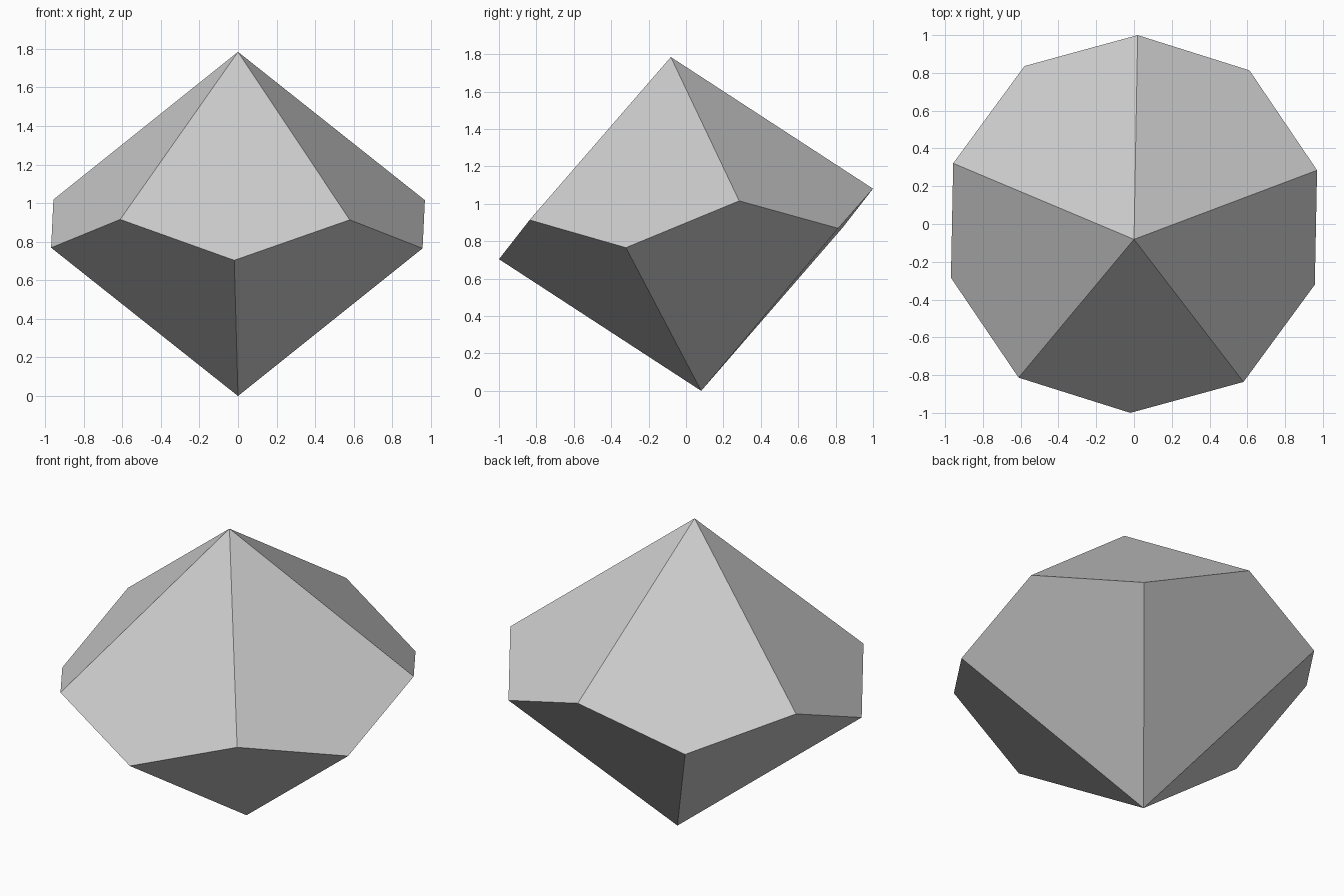
import bpy, bmesh
from math import radians, cos, sin
from mathutils import Matrix

cube = bpy.data.objects.get("Cube")
if cube:
    bpy.data.objects.remove(cube, do_unlink=True)

SIDES = 5
RADIUS = 1.013
APEX = 0.896      # half the tip-to-tip length
ZIGZAG = 0.097    # rise and fall of the girdle
TILT = 5.2        # degrees
SPIN = -1.1

# Matte grey
grey = bpy.data.materials.new("light_grey")
grey.use_nodes = True
colour = (0.6, 0.6, 0.6, 1)
grey.diffuse_color = colour
grey.node_tree.nodes["Principled BSDF"].inputs["Base Color"].default_value = colour

# Ten kite faces between two tips and a zigzag girdle
bm = bmesh.new()
top = bm.verts.new((0, 0, APEX))
bottom = bm.verts.new((0, 0, -APEX))
count = 2 * SIDES
ring = []
for i in range(count):
    a = radians(90 + SPIN) + radians(360 / count) * i
    z = ZIGZAG if i % 2 == 0 else -ZIGZAG
    ring.append(bm.verts.new((RADIUS * cos(a), RADIUS * sin(a), z)))
for i in range(count):
    tip = top if i % 2 == 0 else bottom
    bm.faces.new((tip, ring[i], ring[(i + 1) % count], ring[(i + 2) % count]))
bmesh.ops.recalc_face_normals(bm, faces=bm.faces)

# Lean toward the front and rest the lower tip on the ground
bm.transform(Matrix.Rotation(radians(TILT), 4, 'X'))
bm.transform(Matrix.Translation((0, 0, -min(v.co.z for v in bm.verts))))

mesh = bpy.data.meshes.new("ten_sided_die")
bm.to_mesh(mesh)
bm.free()
mesh.materials.append(grey)
die = bpy.data.objects.new("ten_sided_die", mesh)
bpy.context.collection.objects.link(die)
